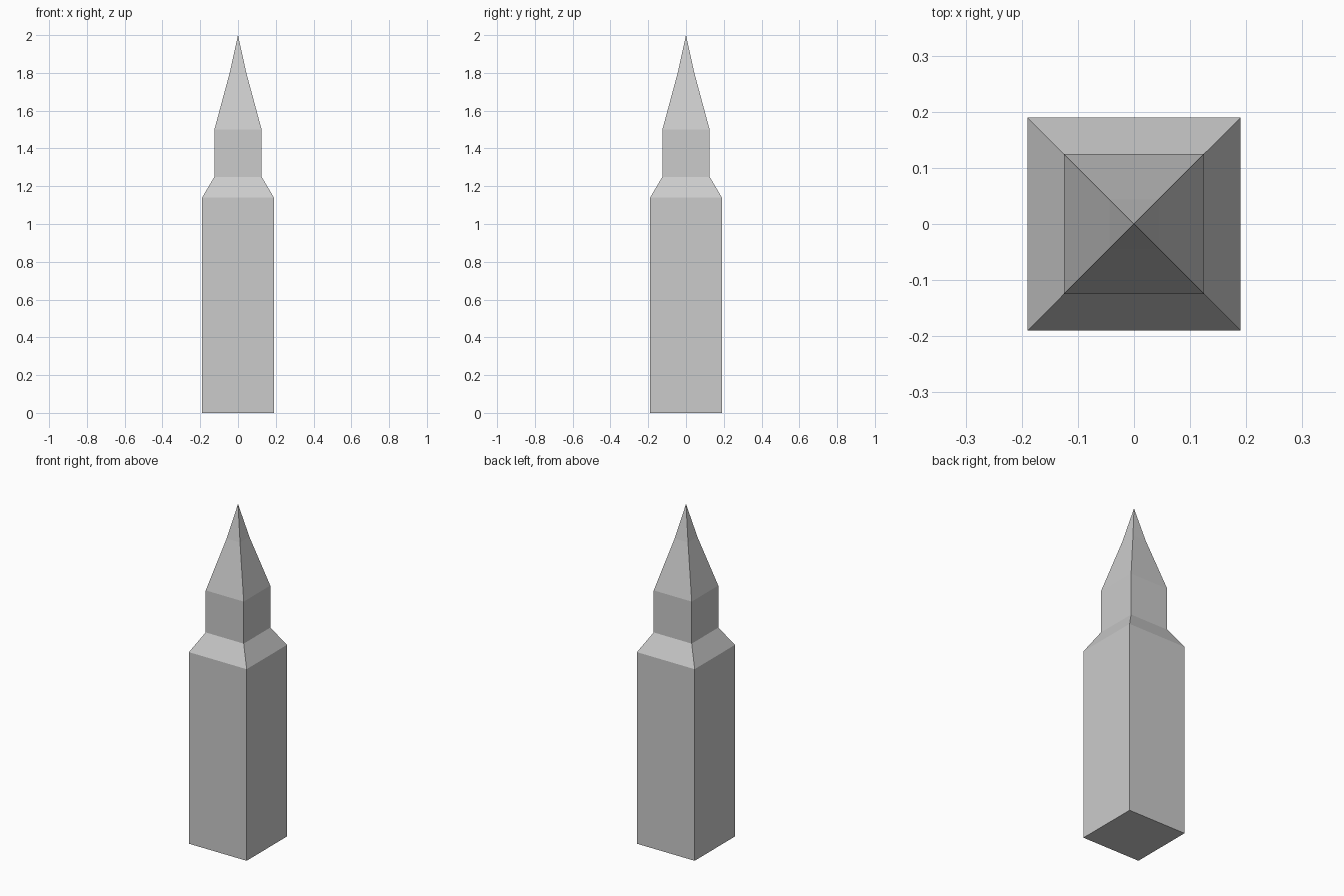
import bpy, bmesh

if "Cube" in bpy.data.objects:
    bpy.data.objects.remove(bpy.data.objects["Cube"])

# Square tower profile: (half width, height)
PROFILE = [
    (0.19, 0.0), (0.19, 1.14),       # shaft
    (0.125, 1.25), (0.125, 1.5),     # sloped shoulder and upper stage
    (0.044, 1.8),                    # slight bend in the spire
]
CORNERS = [(-1, -1), (1, -1), (1, 1), (-1, 1)]

bm = bmesh.new()
rings = [[bm.verts.new((sx * w, sy * w, z)) for sx, sy in CORNERS]
         for w, z in PROFILE]

# Base
bm.faces.new(rings[0][::-1])

# Walls
for low, high in zip(rings, rings[1:]):
    for i in range(4):
        j = (i + 1) % 4
        bm.faces.new((low[i], low[j], high[j], high[i]))

# Spire point
tip = bm.verts.new((0, 0, 2.0))
for i in range(4):
    bm.faces.new((rings[-1][i], rings[-1][(i + 1) % 4], tip))

mesh = bpy.data.meshes.new("spired_tower")
bm.to_mesh(mesh)
bm.free()
bpy.context.collection.objects.link(bpy.data.objects.new("spired_tower", mesh))
